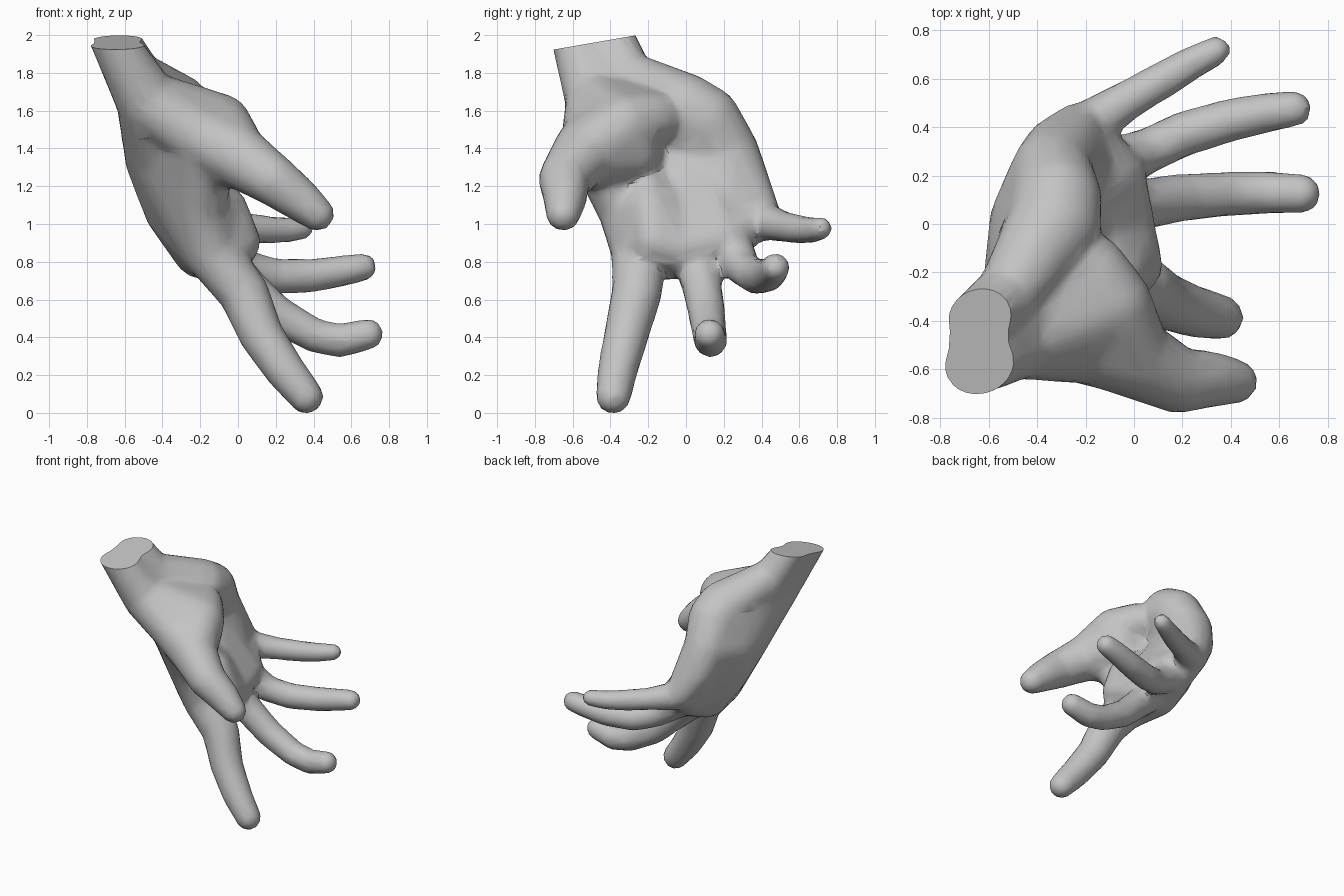
import bpy
import bmesh
from mathutils import Vector

cube = bpy.data.objects.get("Cube")
if cube:
    bpy.data.objects.remove(cube, do_unlink=True)

# Unit ball directions used to swell every joint
ball = bmesh.new()
bmesh.ops.create_icosphere(ball, subdivisions=3, radius=1)
DIRECTIONS = [v.co.normalized() for v in ball.verts]
ball.free()

bm = bmesh.new()


def hull(*joints):
    """Tight skin around several joints given as (x, y, z, radius)."""
    points = [bm.verts.new(Vector(j[:3]) + d * j[3])
              for j in joints for d in DIRECTIONS]
    bmesh.ops.convex_hull(bm, input=points, use_existing_faces=False)


def limb(*joints):
    """Tapered chain of joints."""
    for a, b in zip(joints, joints[1:]):
        hull(a, b)


# Joints of the palm
wrist_thumb = (-0.48, -0.475, 1.66, 0.165)
wrist_heel = (-0.44, -0.22, 1.64, 0.165)
heel = (-0.33, 0.0, 1.615, 0.195)
outer_heel = (-0.32, 0.1, 1.56, 0.19)
outer_palm = (-0.34, 0.22, 1.39, 0.168)
index_back = (-0.4, -0.24, 1.36, 0.168)
middle_back = (-0.41, 0.0, 1.36, 0.19)
back_hump = (-0.31, 0.0, 1.1, 0.188)
index_knuckle = (-0.14, -0.25, 0.86, 0.145)
middle_knuckle = (-0.19, 0.02, 0.88, 0.158)
ring_knuckle = (-0.18, 0.22, 0.95, 0.14)
little_knuckle = (-0.23, 0.39, 1.06, 0.112)
little_back = (-0.31, 0.3, 1.22, 0.145)

# Forearm stump with two bone lobes
limb((-0.725, -0.63, 2.1, 0.108), wrist_thumb)
limb((-0.71, -0.43, 2.12, 0.102), (-0.46, -0.26, 1.65, 0.155))
limb((-0.725, -0.53, 2.11, 0.085), (-0.47, -0.36, 1.65, 0.16))
hull((-0.55, -0.34, 1.82, 0.12), heel)

# Back of the hand and heel
hull(wrist_thumb, wrist_heel, index_back, middle_back)
hull(wrist_heel, heel, middle_back)
hull(heel, outer_heel, middle_back, outer_palm)
hull(index_back, middle_back, back_hump, index_knuckle)
hull(back_hump, index_knuckle, middle_knuckle)
hull(middle_back, back_hump, outer_palm, ring_knuckle)
hull(back_hump, middle_knuckle, ring_knuckle)
hull(outer_palm, little_back, ring_knuckle, little_knuckle)

# Palm sloping out to the pads below the fingers
index_pad = (-0.005, -0.17, 0.92, 0.125)
middle_pad = (-0.015, -0.04, 0.875, 0.11)
ring_pad = (-0.06, 0.21, 0.94, 0.108)
palm_web = (-0.06, -0.19, 1.1, 0.11)
hull(index_knuckle, index_pad, middle_pad, middle_knuckle)
hull(middle_knuckle, middle_pad, ring_pad, ring_knuckle)
hull(ring_pad, ring_knuckle, little_knuckle)
hull(back_hump, index_pad, middle_pad, palm_web)
hull(back_hump, middle_pad, ring_pad, middle_back)
hull(index_back, index_knuckle, index_pad, palm_web)

# Ball of the thumb and the web to the index finger
thumb_root = (-0.2, -0.5, 1.47, 0.16)
thumb_ball = (-0.1, -0.33, 1.53, 0.175)
thumb_middle = (-0.02, -0.54, 1.385, 0.172)
web_top = (-0.11, -0.27, 1.38, 0.125)
web_low = (-0.14, -0.43, 1.29, 0.11)
side_web = (-0.2, -0.33, 1.08, 0.135)
hull(thumb_root, thumb_ball, (-0.18, -0.18, 1.57, 0.145), wrist_thumb)
hull(thumb_root, thumb_ball, thumb_middle)
hull(thumb_ball, thumb_middle, web_top, web_low)
hull(thumb_root, web_top, web_low, index_back)
hull(thumb_root, index_back, side_web)
hull(web_low, side_web, index_back)
hull(side_web, palm_web, index_back, index_knuckle)

# Thumb
limb(wrist_thumb, thumb_root, thumb_middle,
     (0.18, -0.645, 1.25, 0.137), (0.31, -0.64, 1.155, 0.118),
     (0.42, -0.65, 1.065, 0.092))

# Index finger
limb(index_knuckle, (0.03, -0.26, 0.65, 0.134), (0.12, -0.315, 0.43, 0.119),
     (0.24, -0.36, 0.25, 0.108), (0.36, -0.385, 0.1, 0.094))

# Middle finger
limb((-0.11, 0.05, 0.84, 0.125), (0.05, 0.085, 0.68, 0.106),
     (0.2, 0.11, 0.54, 0.1), (0.4, 0.125, 0.425, 0.092),
     (0.54, 0.13, 0.395, 0.09), (0.69, 0.125, 0.43, 0.083))

# Ring finger
limb((-0.12, 0.23, 0.91, 0.12), (0.05, 0.3, 0.78, 0.094),
     (0.2, 0.37, 0.735, 0.094), (0.4, 0.43, 0.74, 0.09),
     (0.55, 0.46, 0.765, 0.083), (0.66, 0.475, 0.785, 0.076))

# Little finger
limb((-0.2, 0.4, 1.03, 0.105), (-0.02, 0.515, 1.0, 0.082),
     (0.12, 0.595, 0.985, 0.078), (0.24, 0.665, 0.98, 0.07),
     (0.34, 0.715, 0.99, 0.062))

bmesh.ops.delete(bm, geom=[v for v in bm.verts if not v.link_faces],
                 context='VERTS')
bmesh.ops.recalc_face_normals(bm, faces=bm.faces[:])
mesh = bpy.data.meshes.new("hand")
bm.to_mesh(mesh)
bm.free()
hand = bpy.data.objects.new("hand", mesh)
bpy.context.collection.objects.link(hand)
bpy.ops.object.select_all(action='DESELECT')
hand.select_set(True)
bpy.context.view_layer.objects.active = hand

# Fuse the parts into one soft skin, then thin it out
fuse = hand.modifiers.new("fuse", 'REMESH')
fuse.mode = 'VOXEL'
fuse.voxel_size = 0.018
soften = hand.modifiers.new("soften", 'SMOOTH')
soften.factor = 0.5
soften.iterations = 16
thin = hand.modifiers.new("thin", 'DECIMATE')
thin.ratio = 0.08
for name in [m.name for m in hand.modifiers]:
    bpy.ops.object.modifier_apply(modifier=name)

# Slice the wrist flat, close it and stand the hand on the ground
bm = bmesh.new()
bm.from_mesh(hand.data)
bmesh.ops.bisect_plane(bm, geom=bm.verts[:] + bm.edges[:] + bm.faces[:],
                       plane_co=(-0.64, -0.48, 1.975),
                       plane_no=(0, -0.17, 0.985), clear_outer=True)
bmesh.ops.holes_fill(bm, edges=[e for e in bm.edges if e.is_boundary], sides=0)
bmesh.ops.recalc_face_normals(bm, faces=bm.faces[:])
ground = min(v.co.z for v in bm.verts)
bmesh.ops.translate(bm, verts=bm.verts[:], vec=(0, 0, -ground))
bm.to_mesh(hand.data)
bm.free()

# Plain grey skin
grey = bpy.data.materials.new("plain grey")
grey.use_nodes = True
colour = (0.55, 0.55, 0.55, 1)
grey.diffuse_color = colour
grey.node_tree.nodes["Principled BSDF"].inputs["Base Color"].default_value = colour
hand.data.materials.clear()
hand.data.materials.append(grey)
for face in hand.data.polygons:
    face.material_index = 0
bpy.ops.object.shade_smooth_by_angle(angle=0.5)
